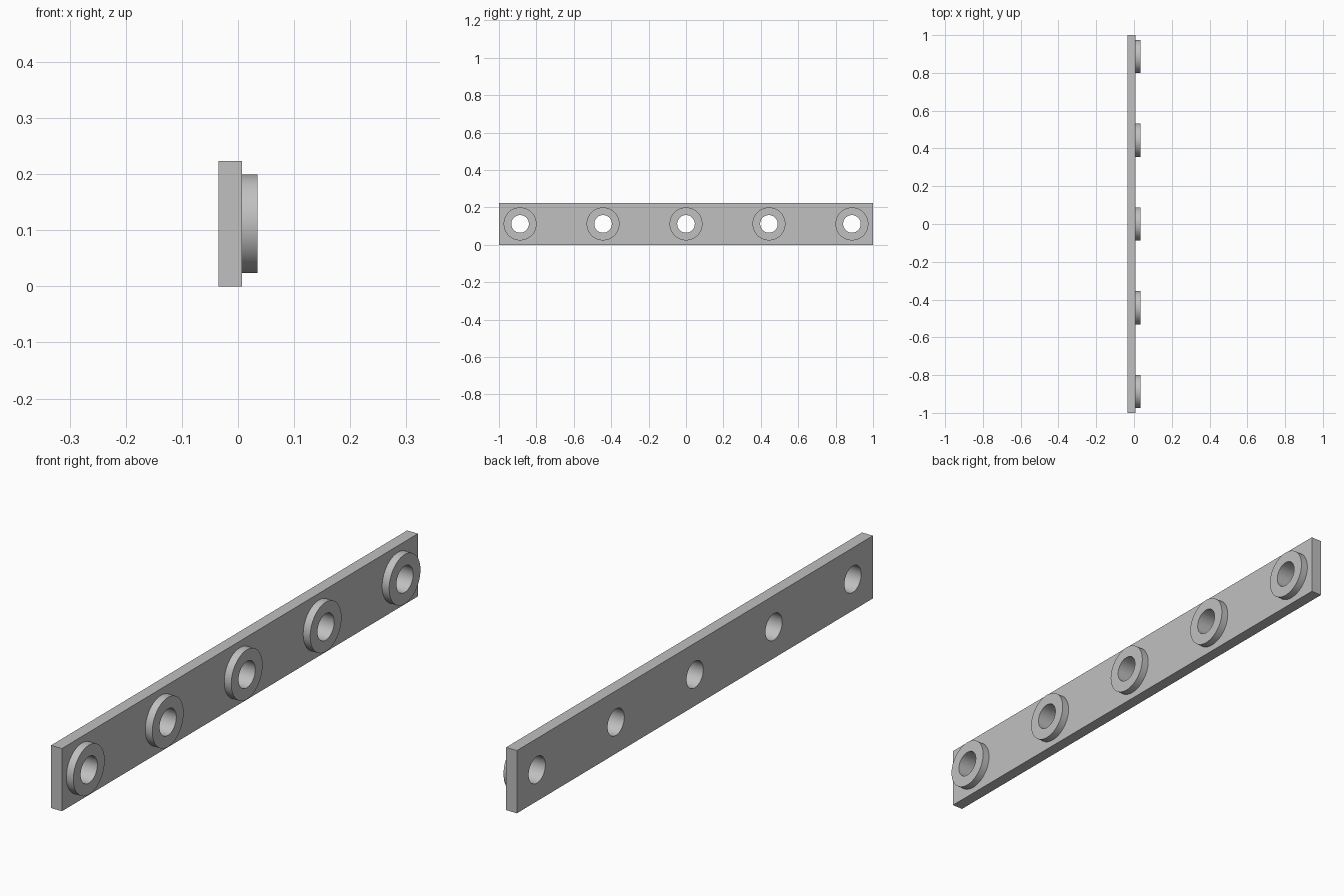
import bpy, bmesh, math
from mathutils import Matrix, Vector

if "Cube" in bpy.data.objects:
    bpy.data.objects.remove(bpy.data.objects["Cube"], do_unlink=True)

BACK, FACE, RIM = -0.035, 0.0075, 0.035   # x levels: plate back, plate front, collar rim
HEIGHT, MID = 0.223, 0.1115
HOLE_R, COLLAR_R = 0.047, 0.088
SPACING, SEGMENTS = 0.4435, 64

grey = bpy.data.materials.new("plain grey")
grey.use_nodes = True
colour = (0.53, 0.53, 0.53, 1)
grey.diffuse_color = colour
grey.node_tree.nodes["Principled BSDF"].inputs["Base Color"].default_value = colour


def make_object(name, bm):
    bmesh.ops.recalc_face_normals(bm, faces=bm.faces)
    mesh = bpy.data.meshes.new(name)
    bm.to_mesh(mesh)
    bm.free()
    mesh.materials.append(grey)
    obj = bpy.data.objects.new(name, mesh)
    bpy.context.collection.objects.link(obj)
    return obj


def smooth(obj):
    bpy.ops.object.select_all(action='DESELECT')
    obj.select_set(True)
    bpy.context.view_layer.objects.active = obj
    bpy.ops.object.shade_smooth_by_angle(angle=math.radians(30))


centres = [Vector((0, i * SPACING, MID)) for i in range(-2, 3)]

# Long flat plate
bm = bmesh.new()
bmesh.ops.create_cube(bm, size=1, matrix=Matrix.Translation(((BACK + FACE) / 2, 0, HEIGHT / 2))
                      @ Matrix.Diagonal((FACE - BACK, 2, HEIGHT, 1)))
plate = make_object("plate", bm)

# Bore the five holes through the plate
bm = bmesh.new()
for c in centres:
    bmesh.ops.create_cone(bm, cap_ends=True, segments=SEGMENTS, radius1=HOLE_R, radius2=HOLE_R,
                          depth=0.2, matrix=Matrix.Translation(c) @ Matrix.Rotation(math.pi / 2, 4, 'Y'))
cutter = make_object("hole_cutter", bm)
cutter.hide_render = True
bore = plate.modifiers.new("holes", 'BOOLEAN')
bore.operation, bore.solver, bore.object = 'DIFFERENCE', 'EXACT', cutter
bpy.context.view_layer.objects.active = plate
bpy.ops.object.modifier_apply(modifier=bore.name)
bpy.data.objects.remove(cutter, do_unlink=True)
smooth(plate)

# Raised collar around each hole, spun from its wall profile and open where it meets the plate
profile = [(FACE, COLLAR_R), (RIM, COLLAR_R), (RIM, HOLE_R), (FACE, HOLE_R)]
for number, c in enumerate(centres, 1):
    bm = bmesh.new()
    verts = [bm.verts.new(c + Vector((x, 0, r))) for x, r in profile]
    edges = [bm.edges.new(pair) for pair in zip(verts, verts[1:])]
    bmesh.ops.spin(bm, geom=verts + edges, cent=c, axis=(1, 0, 0),
                   angle=math.tau, steps=SEGMENTS, use_merge=True)
    bmesh.ops.remove_doubles(bm, verts=bm.verts, dist=0.0001)
    # Point the normals outward from the collar's wall
    collar = make_object(f"collar_{number}", bm)
    rim = next(p for p in collar.data.polygons if abs(p.normal.x) > 0.9)
    if rim.normal.x < 0:
        collar.data.flip_normals()
    smooth(collar)
